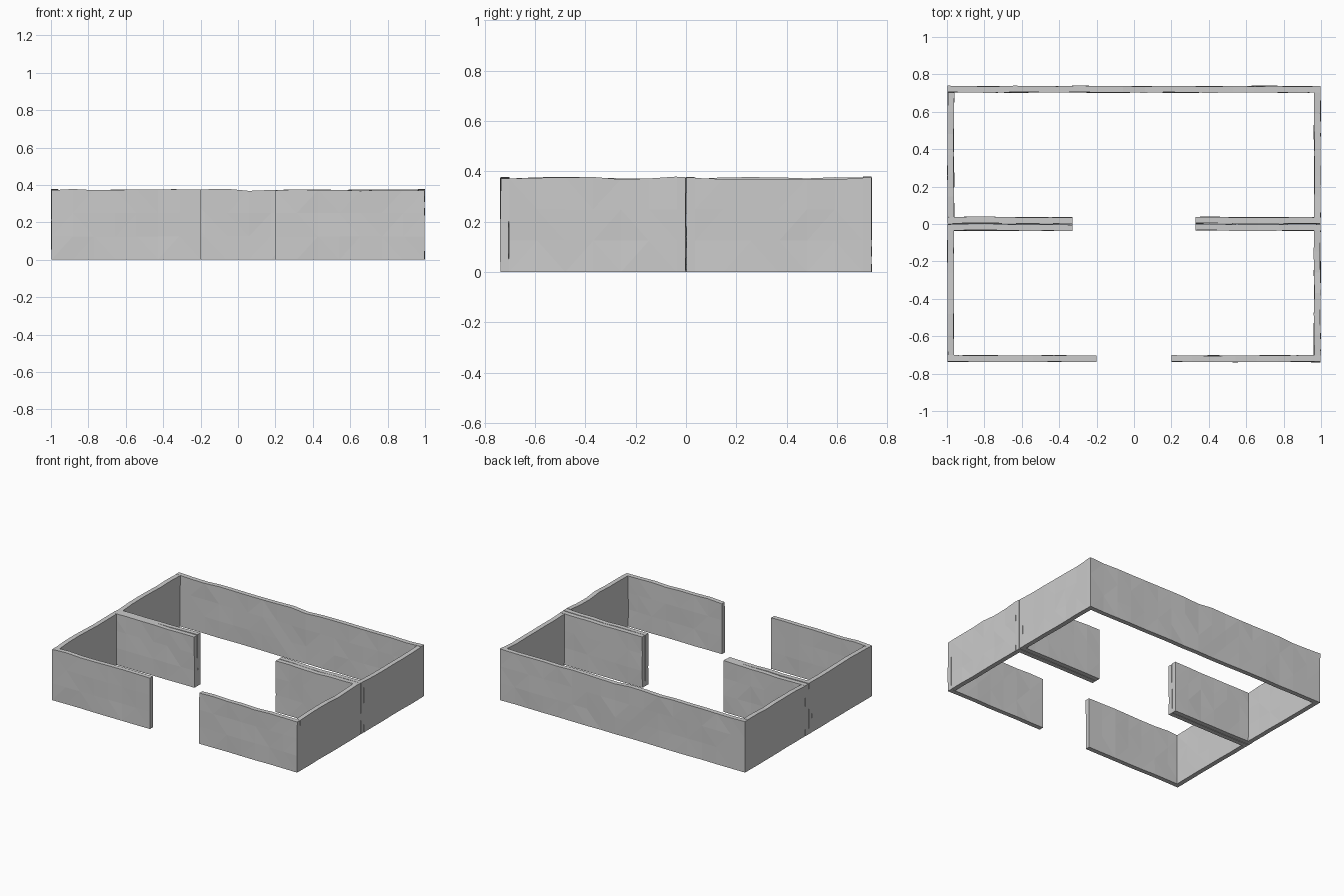
import bpy, bmesh
from mathutils import Vector, noise

if "Cube" in bpy.data.objects:
    bpy.data.objects.remove(bpy.data.objects["Cube"])

H = 0.374   # wall height
T = 0.034   # wall thickness
X = 0.997   # half width
Y = 0.737   # half depth


def cut(bm, axis, lo, hi, count):
    no = Vector((0, 0, 0))
    no[axis] = 1
    for i in range(1, count):
        co = Vector((0, 0, 0))
        co[axis] = lo + (hi - lo) * i / count
        bmesh.ops.bisect_plane(bm, geom=bm.verts[:] + bm.edges[:] + bm.faces[:],
                               plane_co=co, plane_no=no)


def wall(name, x0, x1, y0, y1):
    """Wall panel with slightly uneven, faceted faces and a wavy top."""
    bm = bmesh.new()
    bmesh.ops.create_cube(bm, size=1)
    for v in bm.verts:
        v.co = Vector((x1 if v.co.x > 0 else x0,
                       y1 if v.co.y > 0 else y0,
                       H if v.co.z > 0 else 0))
    along_x = x1 - x0 > y1 - y0
    axis, lo, hi = (0, x0, x1) if along_x else (1, y0, y1)
    cut(bm, axis, lo, hi, max(3, round((hi - lo) / 0.12)))
    cut(bm, 2, 0, H, 3)
    for v in bm.verts:
        # same offset through the thickness, so the wall keeps its gauge
        p = v.co.copy()
        p[1 - axis] = (y0 if along_x else x0)
        n = noise.noise_vector(p * 6 + Vector((3.3, 1.7, 5.1)))
        v.co[1 - axis] += 0.005 * n.y
        if p.z > H - 1e-4:
            v.co.z += 0.011 * n.z
    bmesh.ops.triangulate(bm, faces=bm.faces[:])
    bmesh.ops.recalc_face_normals(bm, faces=bm.faces[:])
    me = bpy.data.meshes.new(name)
    bm.to_mesh(me)
    bm.free()
    ob = bpy.data.objects.new(name, me)
    bpy.context.collection.objects.link(ob)


# Unbroken back wall
wall("back_wall", -X, X, Y - T, Y)

for side, s in (("left", -1), ("right", 1)):
    def span(a, b):
        return sorted((s * a, s * b))
    # Front wall either side of the entrance
    wall(side + "_front_wall", *span(0.2, X), -Y, -Y + T)
    # Doubled partition with the inner doorway
    wall(side + "_partition_front", *span(0.33, X), -0.002 - T, -0.002)
    wall(side + "_partition_back", *span(0.33, X), 0.002, 0.002 + T)
    # Side walls of the front and back rooms
    wall(side + "_front_room_side", *span(X - T, X), -Y + T, -0.002 - T)
    wall(side + "_back_room_side", *span(X - T, X), 0.002 + T, Y - T)
